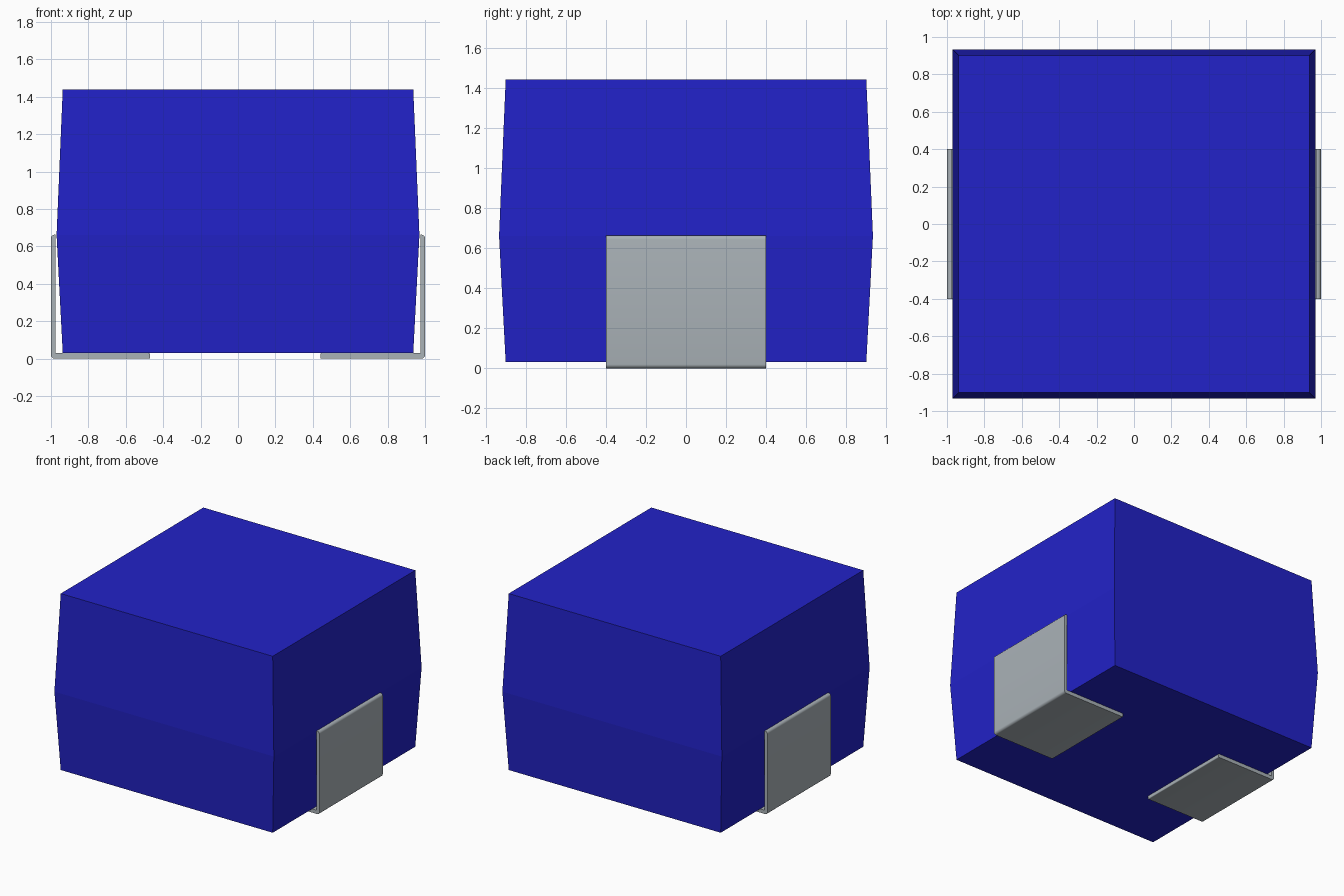
import bpy
import bmesh
import math

cube = bpy.data.objects.get("Cube")
if cube:
    bpy.data.objects.remove(cube, do_unlink=True)


def make_material(name, colour):
    mat = bpy.data.materials.new(name)
    mat.use_nodes = True
    mat.diffuse_color = colour
    mat.node_tree.nodes["Principled BSDF"].inputs["Base Color"].default_value = colour
    return mat


def finish(bm, name, mat):
    bmesh.ops.recalc_face_normals(bm, faces=bm.faces[:])
    mesh = bpy.data.meshes.new(name)
    bm.to_mesh(mesh)
    bm.free()
    mesh.materials.append(mat)
    obj = bpy.data.objects.new(name, mesh)
    bpy.context.scene.collection.objects.link(obj)
    return obj


blue = make_material("deep blue", (0.016, 0.016, 0.58, 1))
grey = make_material("light grey metal", (0.40, 0.445, 0.475, 1))

# Box body: three rectangular rings, widest at the middle one
bm = bmesh.new()
rings = []
for hx, hy, z in ((0.937, 0.9, 0.03), (0.97, 0.933, 0.66), (0.937, 0.9, 1.44)):
    rings.append([bm.verts.new((sx * hx, sy * hy, z))
                  for sx, sy in ((-1, -1), (1, -1), (1, 1), (-1, 1))])
for low, high in zip(rings, rings[1:]):
    for i in range(4):
        j = (i + 1) % 4
        bm.faces.new((low[i], low[j], high[j], high[i]))
bm.faces.new(rings[0])
bm.faces.new(rings[-1])
finish(bm, "box_body", blue)


# L-shaped brackets wrapping under each side, with rounded long edges
def bracket(name, side, inner_x):
    bm = bmesh.new()
    profile = ((inner_x, 0), (1, 0), (1, 0.663), (0.975, 0.663),
               (0.975, 0.029), (inner_x, 0.029))
    face = bm.faces.new([bm.verts.new((side * x, -0.4, z)) for x, z in profile])
    out = bmesh.ops.extrude_face_region(bm, geom=[face])
    moved = [v for v in out["geom"] if isinstance(v, bmesh.types.BMVert)]
    bmesh.ops.translate(bm, verts=moved, vec=(0, 0.8, 0))

    def long_edges(at_corner):
        found = []
        for e in bm.edges:
            a, b = e.verts
            if abs(a.co.y - b.co.y) > 0.5:
                x, z = abs(a.co.x), a.co.z
                is_corner = x > 0.99 and (z < 0.01 or z > 0.65)
                is_inside = 0.97 < x < 0.98 and z < 0.1
                if not is_inside and is_corner == at_corner:
                    found.append(e)
        return found

    bmesh.ops.bevel(bm, geom=long_edges(True), offset=0.02, segments=5,
                    profile=0.5, affect='EDGES')
    tips = [e for e in long_edges(False)
            if abs(e.verts[0].co.x) < inner_x + 0.001]
    bmesh.ops.bevel(bm, geom=tips, offset=0.006, segments=3,
                    profile=0.5, affect='EDGES')
    obj = finish(bm, name, grey)
    bpy.ops.object.select_all(action='DESELECT')
    obj.select_set(True)
    bpy.context.view_layer.objects.active = obj
    bpy.ops.object.shade_smooth_by_angle(angle=math.radians(35))


bracket("left_bracket", 1, 0.44)
bracket("right_bracket", -1, 0.47)
